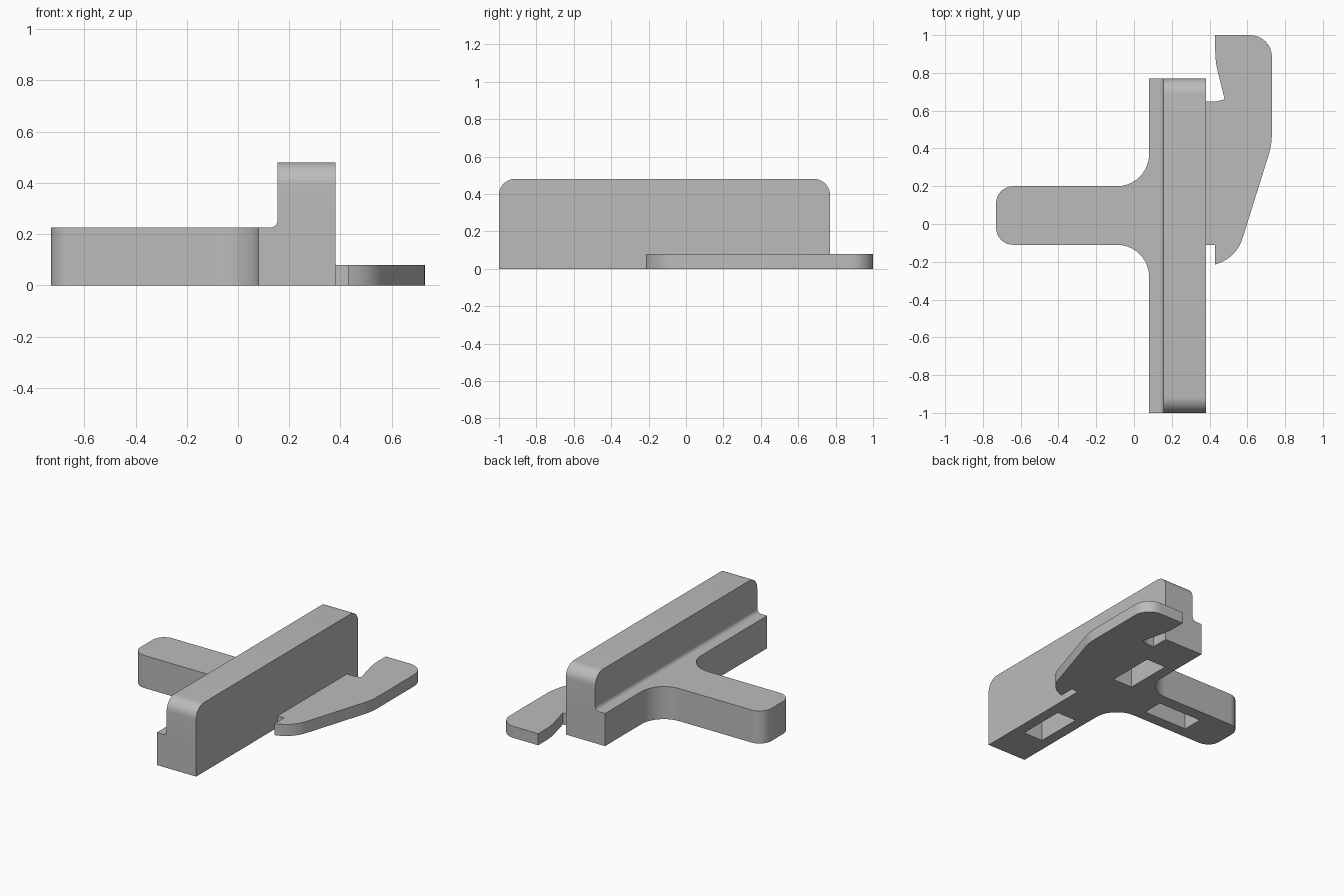
import bpy
import bmesh
import math
from mathutils import Vector

cube = bpy.data.objects.get("Cube")
if cube:
    bpy.data.objects.remove(cube, do_unlink=True)

grey = bpy.data.materials.new("plain grey")
grey.use_nodes = True
colour = (0.5, 0.5, 0.5, 1)
grey.diffuse_color = colour
grey.node_tree.nodes["Principled BSDF"].inputs["Base Color"].default_value = colour


def rounded(corners, steps=10):
    """Turn (a, b, radius) corners into an outline with true arcs."""
    points = []
    for i, (a, b, radius) in enumerate(corners):
        p = Vector((a, b))
        if not radius:
            points.append(p)
            continue
        back = (Vector(corners[i - 1][:2]) - p).normalized()
        ahead = (Vector(corners[(i + 1) % len(corners)][:2]) - p).normalized()
        half = back.angle(ahead) / 2
        centre = p + (back + ahead).normalized() * radius / math.sin(half)
        start = p + back * radius / math.tan(half) - centre
        end = p + ahead * radius / math.tan(half) - centre
        sweep = start.angle(end)
        for k in range(steps + 1):
            t = k / steps
            points.append(centre + (start * math.sin((1 - t) * sweep)
                                    + end * math.sin(t * sweep)) / math.sin(sweep))
    return points


def prism(name, corners, axis, low, high):
    """Extrude a rounded outline along an axis."""
    place = {"x": lambda p, h: (h, p.x, p.y),
             "y": lambda p, h: (p.x, h, p.y),
             "z": lambda p, h: (p.x, p.y, h)}[axis]
    bm = bmesh.new()
    face = bm.faces.new([bm.verts.new(place(p, low)) for p in rounded(corners)])
    top = bmesh.ops.extrude_face_region(bm, geom=[face])
    verts = [v for v in top["geom"] if isinstance(v, bmesh.types.BMVert)]
    shift = Vector(place(Vector((0, 0)), high - low))
    bmesh.ops.translate(bm, verts=verts, vec=shift)
    bmesh.ops.recalc_face_normals(bm, faces=bm.faces)
    mesh = bpy.data.meshes.new(name)
    bm.to_mesh(mesh)
    bm.free()
    mesh.materials.append(grey)
    obj = bpy.data.objects.new(name, mesh)
    bpy.context.collection.objects.link(obj)
    return obj


def combine(target, tool, operation):
    """Apply a boolean and remove the tool object."""
    tool.hide_render = True
    mod = target.modifiers.new(operation, "BOOLEAN")
    mod.operation = operation
    mod.solver = "EXACT"
    mod.object = tool
    bpy.context.view_layer.objects.active = target
    bpy.ops.object.modifier_apply(modifier=mod.name)
    bpy.data.objects.remove(tool, do_unlink=True)


LEFT, STEP, RIGHT = 0.08, 0.155, 0.38
FRONT, BACK = -1.0, 0.77
BASE, TOP = 0.225, 0.48

# Low T-shaped base: long foot with a filleted side arm
body = prism("rail_body", [
    (RIGHT, FRONT, 0), (RIGHT, BACK, 0), (LEFT, BACK, 0),
    (LEFT, 0.2, 0.17), (-0.73, 0.2, 0.09),
    (-0.73, -0.11, 0.09), (LEFT, -0.11, 0.17), (LEFT, FRONT, 0)], "z", 0, BASE)

# Tall rail with rounded upper ends
rail = prism("tall_rail", [
    (FRONT, 0.1, 0), (BACK, 0.1, 0), (BACK, TOP, 0.085), (FRONT, TOP, 0.085)],
    "x", STEP, RIGHT)
combine(body, rail, "UNION")

# Small cove where the rail meets the base
cove = prism("cove", [
    (STEP - 0.03, BASE - 0.03, 0), (STEP + 0.02, BASE - 0.03, 0),
    (STEP + 0.02, BASE + 0.03, 0), (STEP, BASE + 0.03, 0),
    (STEP, BASE, 0.0299), (STEP - 0.03, BASE, 0)], "y", FRONT, BACK)
combine(body, cove, "UNION")

# Rectangular pockets in the underside
for x0, x1, y0, y1 in [(0.155, 0.305, -0.735, -0.4),
                       (0.155, 0.305, 0.16, 0.495),
                       (-0.455, -0.12, -0.03, 0.115)]:
    pocket = prism("pocket_cutter", [
        (x0, y0, 0), (x1, y0, 0), (x1, y1, 0), (x0, y1, 0)], "z", -0.1, 0.15)
    combine(body, pocket, "DIFFERENCE")

# Thin curved hook plate beside the rail
hook = prism("hook_plate", [
    (0.36, -0.11, 0), (0.43, -0.11, 0), (0.43, -0.215, 0),
    (0.545, -0.17, 0.2), (0.73, 0.42, 0.4), (0.73, 1.0, 0.115),
    (0.43, 1.0, 0), (0.43, 0.86, 0.5), (0.48, 0.66, 0),
    (0.43, 0.648, 0.1), (0.36, 0.648, 0)], "z", 0, 0.08)
combine(body, hook, "UNION")

bpy.ops.object.select_all(action="DESELECT")
body.select_set(True)
bpy.context.view_layer.objects.active = body
bpy.ops.object.shade_smooth_by_angle(angle=math.radians(30))
